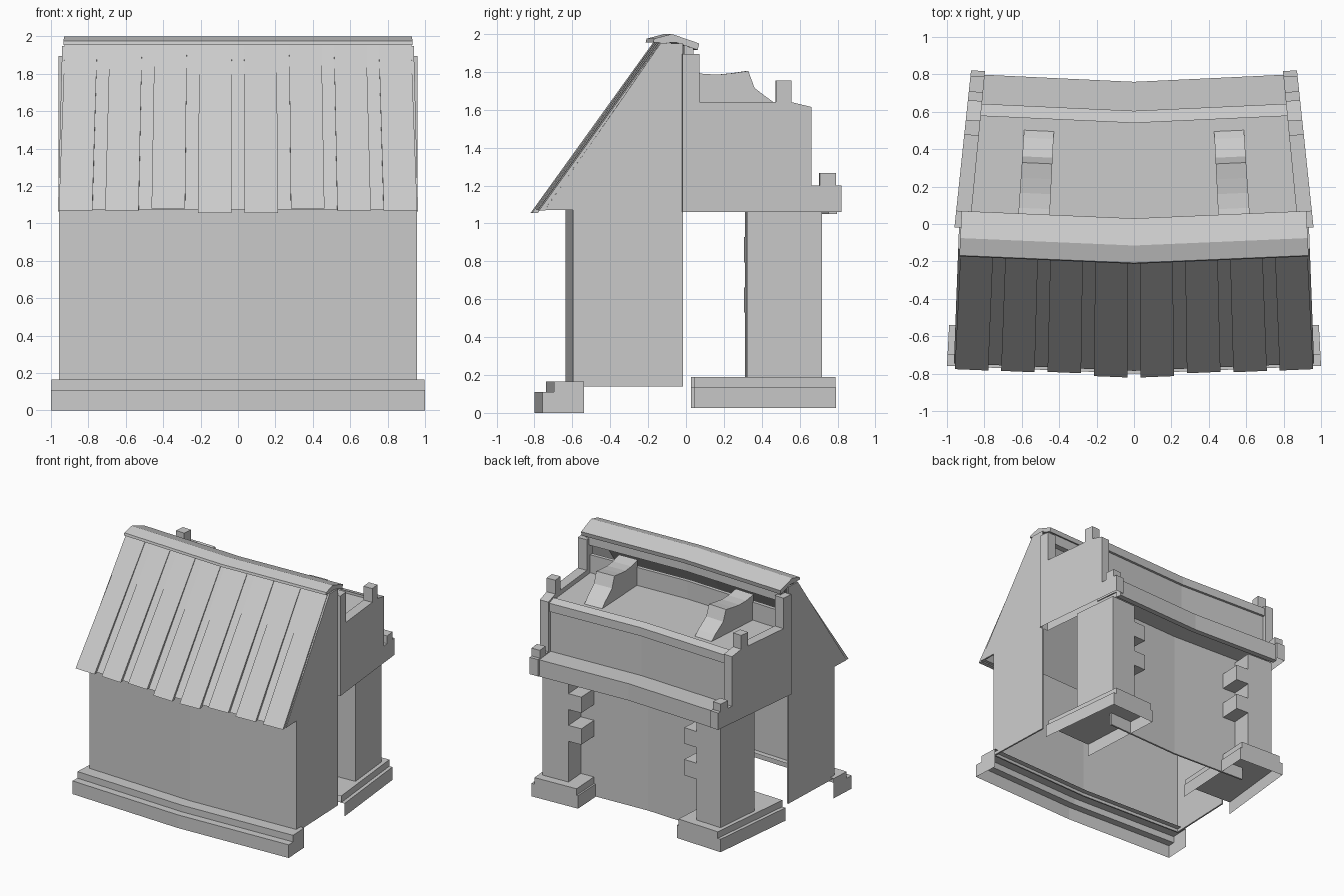
import bpy
import bmesh

cube = bpy.data.objects.get("Cube")
if cube:
    bpy.data.objects.remove(cube, do_unlink=True)

BEND = 0.043    # the plan folds at the middle, ends pushed backward
FRONT = 0.055   # sideways taper of the front half
GABLE = 0.04    # gentler taper of the gable walls
REAR = 0.11     # stronger taper of the rear half

stone = bpy.data.materials.new("plain_grey")
stone.use_nodes = True
grey = (0.6, 0.6, 0.6, 1)
stone.diffuse_color = grey
stone.node_tree.nodes["Principled BSDF"].inputs["Base Color"].default_value = grey


def add_prism(bm, profile, x0, x1, taper, open_edges):
    """Sweep a (y, z) profile along x, following the bend and the taper."""
    stations = [x0, 0, x1] if x0 < 0 < x1 else [x0, x1]
    rings = []
    for x in stations:
        ring = []
        for y, z in profile:
            y += BEND * abs(x)
            ring.append(bm.verts.new((x * (1 - taper * y), y, z)))
        rings.append(ring)
    n = len(profile)
    for a, b in zip(rings, rings[1:]):
        for i in range(n):
            if i not in open_edges:
                j = (i + 1) % n
                bm.faces.new((a[i], a[j], b[j], b[i]))
    bm.faces.new(rings[0])
    bm.faces.new(rings[-1])


def build(name, parts, taper, mirror=False, open_edges=()):
    """Make one object from (profile, x0, x1) parts."""
    bm = bmesh.new()
    for profile, x0, x1 in parts:
        add_prism(bm, profile, x0, x1, taper, open_edges)
        if mirror:
            add_prism(bm, profile, -x1, -x0, taper, open_edges)
    bmesh.ops.recalc_face_normals(bm, faces=bm.faces)
    mesh = bpy.data.meshes.new(name)
    bm.to_mesh(mesh)
    bm.free()
    mesh.materials.append(stone)
    bpy.context.collection.objects.link(bpy.data.objects.new(name, mesh))


def rect(y0, y1, z0, z1):
    return [(y0, z0), (y0, z1), (y1, z1), (y1, z0)]


# Stepped front plinth, open underneath and behind
plinth = [(-0.80, 0), (-0.80, 0.11), (-0.738, 0.11), (-0.738, 0.165),
          (-0.58, 0.165), (-0.58, 0)]
build("front_plinth", [(plinth, -0.96, 0.96)], FRONT, open_edges=(4, 5))

# Front wall and the two gable walls
build("front_wall", [(rect(-0.637, -0.625, 0.14, 1.09), -0.93, 0.93)], GABLE)
gable = [(-0.637, 0.14), (-0.637, 1.07), (-0.785, 1.07), (-0.175, 1.95),
         (-0.055, 1.95), (-0.055, 0.14)]
build("gable_walls", [(gable, 0.922, 0.935)], GABLE, mirror=True)

# Roof slab
slab = [(-0.785, 1.075), (-0.17, 1.955), (-0.14, 1.955), (-0.755, 1.075)]
build("roof_slab", [(slab, -0.922, 0.922)], FRONT)

# Raised planks with uneven lower ends, thinning out toward the ridge
planks = []
for i, low in enumerate((1.055, 1.08, 1.07, 1.068)):
    shift = (low - 1.055) * 0.5
    mid = 0.119 + 0.238 * i
    board = [(-0.822 + shift, low), (-0.79 + shift, low),
             (-0.16, 1.955), (-0.175, 1.955)]
    planks.append((board, mid - 0.086, mid + 0.086))
build("roof_planks", planks, FRONT, mirror=True)

# Ridge cap, the beam below it and the low wall behind the deck
cap = [(-0.213, 1.955), (-0.208, 1.975), (-0.115, 2.0), (0.03, 1.95),
       (0.022, 1.915), (-0.09, 1.955)]
build("ridge_cap", [(cap, -0.925, 0.925)], FRONT)
build("ridge_beam", [(rect(-0.05, 0.0, 1.84, 1.94), -0.9, 0.9)], FRONT)
build("deck_front_wall", [(rect(-0.05, -0.02, 1.57, 1.75), -0.9, 0.9)], FRONT)

# Side parapets with their posts, open underneath
parapet = [(-0.06, 1.06), (-0.06, 1.895), (0.03, 1.895), (0.03, 1.64),
           (0.435, 1.64), (0.435, 1.755), (0.515, 1.755), (0.515, 1.64),
           (0.62, 1.615), (0.62, 1.2), (0.665, 1.2), (0.665, 1.265),
           (0.75, 1.265), (0.75, 1.2), (0.78, 1.2), (0.78, 1.06)]
build("side_parapets", [(parapet, 0.875, 0.958)], REAR, mirror=True,
      open_edges=(15,))

# Upper deck, rear beam, rear upper wall and lipped ledge
build("upper_deck", [(rect(-0.03, 0.56, 1.57, 1.6), -0.885, 0.885)], REAR)
beam = [(0.54, 1.53), (0.54, 1.62), (0.605, 1.6), (0.605, 1.53)]
build("rear_beam", [(beam, -0.885, 0.885)], REAR)
build("rear_upper_wall", [(rect(0.55, 0.585, 1.1, 1.57), -0.885, 0.885)], REAR)
ledge = [(0.5, 1.1), (0.5, 1.19), (0.76, 1.19), (0.76, 1.05),
         (0.715, 1.05), (0.715, 1.1)]
build("rear_ledge", [(ledge, -0.885, 0.885)], REAR)

# Curved buttresses on the deck
buttress = [(-0.03, 1.59), (-0.03, 1.81), (0.06, 1.79), (0.14, 1.785),
            (0.22, 1.793), (0.302, 1.805), (0.335, 1.715), (0.38, 1.68),
            (0.435, 1.64), (0.475, 1.6), (0.475, 1.59)]
build("deck_buttresses", [(buttress, 0.453, 0.622)], REAR, mirror=True)

# Rear ground floor wall
build("rear_lower_wall", [(rect(0.485, 0.5, 0.03, 1.1), -0.72, 0.72)], REAR)

# Rear pillars with projecting corner blocks on the inner side
pillars = [(rect(0.283, 0.68, 0.18, 1.07), 0.64, 0.892)]
for z in (0.53, 0.795):
    pillars.append((rect(0.283, 0.68, z, z + 0.133), 0.515, 0.65))
build("rear_pillars", pillars, REAR, mirror=True)

# Stepped hollow bases below the rear pillars, open in front and underneath
bases = [(rect(0.005, 0.75, 0.027, 0.135), 0.5, 0.957),
         (rect(0.005, 0.75, 0.135, 0.19), 0.515, 0.927)]
build("pillar_bases", bases, REAR, mirror=True, open_edges=(0, 3))
